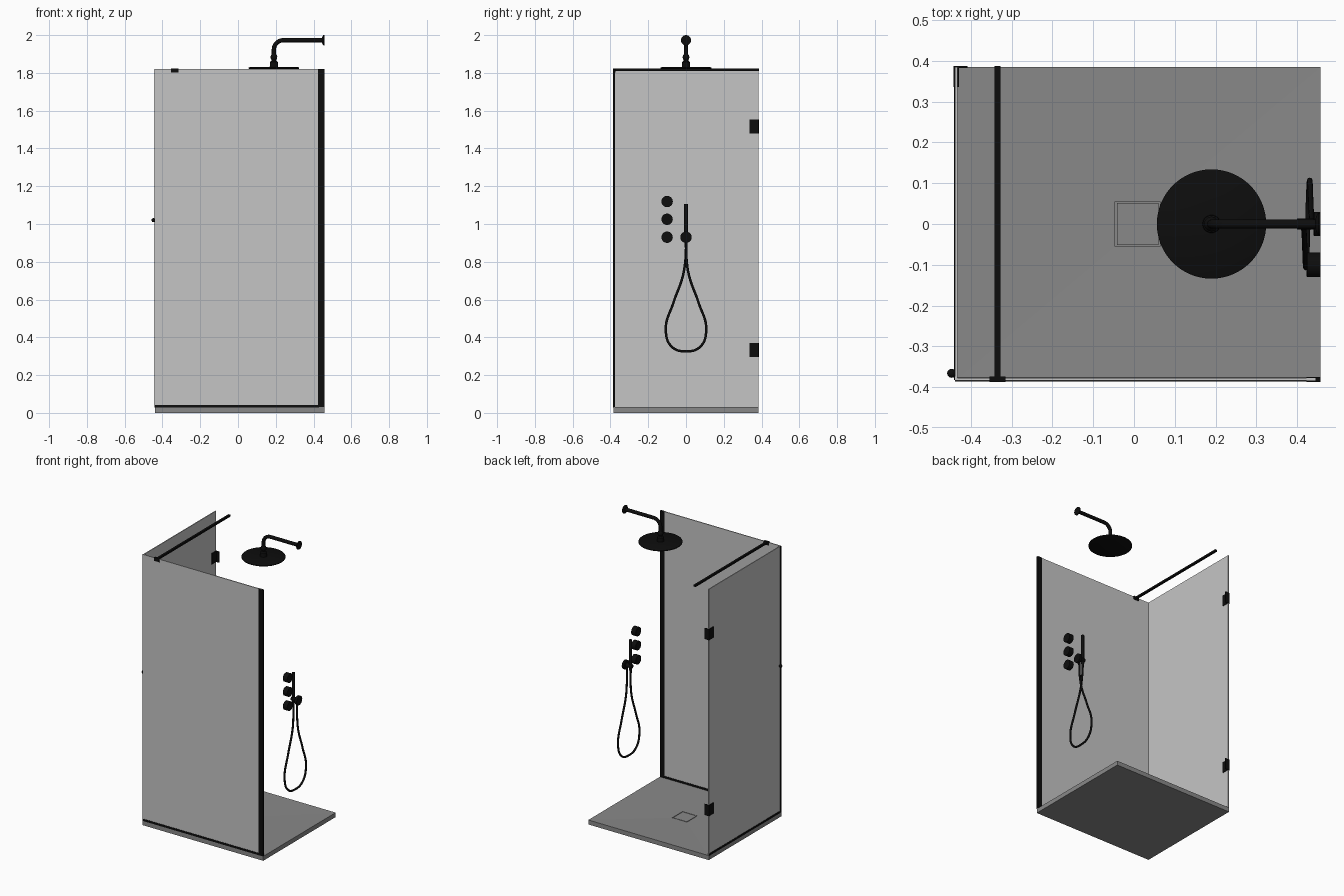
import bpy, bmesh, math
from mathutils import Vector

if "Cube" in bpy.data.objects:
    bpy.data.objects.remove(bpy.data.objects["Cube"])


def material(name, c):
    m = bpy.data.materials.new(name)
    m.diffuse_color = (c, c, c, 1)
    m.use_nodes = True
    m.node_tree.nodes["Principled BSDF"].inputs["Base Color"].default_value = m.diffuse_color
    return m


BLACK = material("matt_black", 0.004)
GLASS = material("grey_glass", 0.56)
STONE = material("tray_grey", 0.25)


def from_bmesh(name, bm, mat, smooth=False):
    bmesh.ops.recalc_face_normals(bm, faces=bm.faces)
    me = bpy.data.meshes.new(name)
    bm.to_mesh(me)
    bm.free()
    ob = bpy.data.objects.new(name, me)
    bpy.context.collection.objects.link(ob)
    me.materials.append(mat)
    if smooth:
        shade(ob)
    return ob


def shade(ob):
    bpy.ops.object.select_all(action='DESELECT')
    ob.select_set(True)
    bpy.context.view_layer.objects.active = ob
    bpy.ops.object.shade_smooth_by_angle(angle=math.radians(35))


def box(name, lo, hi, mat):
    bm = bmesh.new()
    bmesh.ops.create_cube(bm, size=1)
    for v in bm.verts:
        v.co = Vector([lo[i] + (v.co[i] + 0.5) * (hi[i] - lo[i]) for i in range(3)])
    return from_bmesh(name, bm, mat)


def lathe(name, origin, profile, axis='Z', mat=BLACK, n=48):
    """Turn (radius, height) pairs around the Z axis, or around X."""
    bm = bmesh.new()
    rings = []
    for r, h in profile:
        ring = []
        for i in range(n):
            a = 2 * math.pi * i / n
            p = (r * math.cos(a), r * math.sin(a), h)
            if axis == 'X':
                p = (h, p[0], p[1])
            ring.append(bm.verts.new(Vector(p) + Vector(origin)))
        rings.append(ring)
    for a, b in zip(rings, rings[1:]):
        for i in range(n):
            bm.faces.new((a[i], a[(i + 1) % n], b[(i + 1) % n], b[i]))
    bm.faces.new(rings[0])
    bm.faces.new(rings[-1])
    return from_bmesh(name, bm, mat, True)


def tube(name, pts, radius, auto=False):
    cu = bpy.data.curves.new(name, 'CURVE')
    cu.dimensions = '3D'
    cu.bevel_depth, cu.bevel_resolution, cu.use_fill_caps = radius, 4, True
    if auto:
        sp = cu.splines.new('BEZIER')
        sp.bezier_points.add(len(pts) - 1)
        for b, p in zip(sp.bezier_points, pts):
            b.co = p
            b.handle_left_type = b.handle_right_type = 'AUTO'
    else:
        sp = cu.splines.new('POLY')
        sp.points.add(len(pts) - 1)
        for b, p in zip(sp.points, pts):
            b.co = (*p, 1)
    cu.materials.append(BLACK)
    ob = bpy.data.objects.new(name, cu)
    bpy.context.collection.objects.link(ob)
    bpy.ops.object.select_all(action='DESELECT')
    ob.select_set(True)
    bpy.context.view_layer.objects.active = ob
    bpy.ops.object.convert(target='MESH')
    shade(bpy.context.view_layer.objects.active)


X0, X1, Y = -0.439, 0.457, 0.385      # tray outline
CX = (X0 + X1) / 2
TOP = 1.82                            # top of the glass
WALL = X1                             # plane carrying the fittings

# Tray: slopes gently to a sunken square drain
bm = bmesh.new()
loops = []
for hx, hy, z in (((X1 - X0) / 2, Y, 0), ((X1 - X0) / 2, Y, 0.03),
                  (0.055, 0.055, 0.024), (0.055, 0.055, 0.014)):
    loops.append([bm.verts.new((CX + sx * hx, sy * hy, z))
                  for sx, sy in ((-1, -1), (1, -1), (1, 1), (-1, 1))])
for a, b in zip(loops, loops[1:]):
    for i in range(4):
        bm.faces.new((a[i], a[(i + 1) % 4], b[(i + 1) % 4], b[i]))
bm.faces.new(loops[0])
bm.faces.new(loops[-1])
from_bmesh("shower_tray", bm, STONE)
box("drain_cover", (CX - 0.051, -0.051, 0.014), (CX + 0.051, 0.051, 0.024), STONE)

# Glass panels
box("front_glass", (X0, -0.384, 0.035), (0.445, -0.378, TOP), GLASS)
box("door_glass", (X0, -0.378, 0.032), (X0 + 0.006, Y, TOP), GLASS)

# Profiles and seals
box("wall_profile", (0.423, -0.387, 0.03), (X1, -0.375, TOP), BLACK)
box("front_bottom_profile", (X0, -0.386, 0.029), (0.43, -0.376, 0.043), BLACK)
box("door_bottom_seal", (X0 - 0.002, -0.378, 0.028), (X0 + 0.001, Y, 0.042), BLACK)
box("door_edge_seal", (X0 - 0.002, -0.383, 0.03), (X0 + 0.001, -0.374, TOP), BLACK)

# Stabiliser bar with its glass clamp
box("stabiliser_bar", (-0.342, -0.376, 1.81), (-0.327, 0.387, 1.822), BLACK)
box("bar_clamp", (-0.354, -0.387, 1.801), (-0.315, -0.374, 1.824), BLACK)

# Hinges: a plate on each side of the glass and one on the wall
for label, z in (("lower", 0.333), ("upper", 1.516)):
    lo, hi = z - 0.037, z + 0.037
    box(label + "_hinge_outer_plate", (X0 - 0.004, 0.336, lo), (X0, 0.386, hi), BLACK)
    box(label + "_hinge_inner_plate", (X0 + 0.006, 0.336, lo), (X0 + 0.010, 0.386, hi), BLACK)
    box(label + "_hinge_wall_plate", (X0 - 0.004, 0.382, lo), (-0.408, 0.387, hi), BLACK)

# Door knob
knob = [(0.011 * math.sin(math.pi * i / 12), -0.011 * math.cos(math.pi * i / 12))
        for i in range(1, 12)]
lathe("door_knob", (-0.447, -0.366, 1.02), knob, n=24)

# Overhead shower: disc, neck with ball joint, bent arm and wall flange
HX, AZ, BEND = 0.19, 1.973, 0.05
lathe("rain_head", (HX, 0, 0),
      [(0.130, 1.821), (0.134, 1.823), (0.134, 1.828), (0.130, 1.830),
       (0.022, 1.832), (0.021, 1.858), (0.013, 1.864), (0.012, 1.868),
       (0.017, 1.876), (0.018, 1.885), (0.015, 1.894), (0.011, 1.900)], n=64)
arm = [(HX, 0, 1.89)]
for i in range(13):
    a = math.pi - i * math.pi / 24
    arm.append((HX + BEND + BEND * math.cos(a), 0, AZ - BEND + BEND * math.sin(a)))
arm.append((WALL, 0, AZ))
tube("shower_arm", arm, 0.0115)
lathe("arm_flange", (WALL, 0, AZ), [(0.014, -0.012), (0.025, -0.007), (0.027, -0.005), (0.027, 0)], 'X')

# Three control knobs
for label, z in (("lower", 0.93), ("middle", 1.025), ("upper", 1.119)):
    lathe(label + "_control", (WALL, -0.1, z),
          [(0.028, -0.034), (0.030, -0.032), (0.030, 0)], 'X')

# Hand shower with holder and hose
lathe("hand_holder_base", (WALL, 0, 0.93), [(0.028, -0.017), (0.030, -0.015), (0.030, 0)], 'X')
lathe("hand_holder_stem", (WALL, 0, 0.93), [(0.013, -0.057), (0.014, -0.055), (0.014, -0.01)], 'X')
lathe("hand_shower", (0.412, 0, 0),
      [(0.006, 0.865), (0.008, 0.90), (0.010, 0.91), (0.010, 1.105), (0.009, 1.107)], n=24)
half = [(0, 0.87), (0.004, 0.80), (0.018, 0.72), (0.066, 0.585), (0.107, 0.44), (0.075, 0.350)]
loop = [(-y, z) for y, z in half] + [(0, 0.326)] + half[:0:-1] + [(0, 0.92)]
hose = [(0.412 + 0.028 * i / (len(loop) - 1), y, z) for i, (y, z) in enumerate(loop)]
tube("shower_hose", hose, 0.0065, auto=True)
